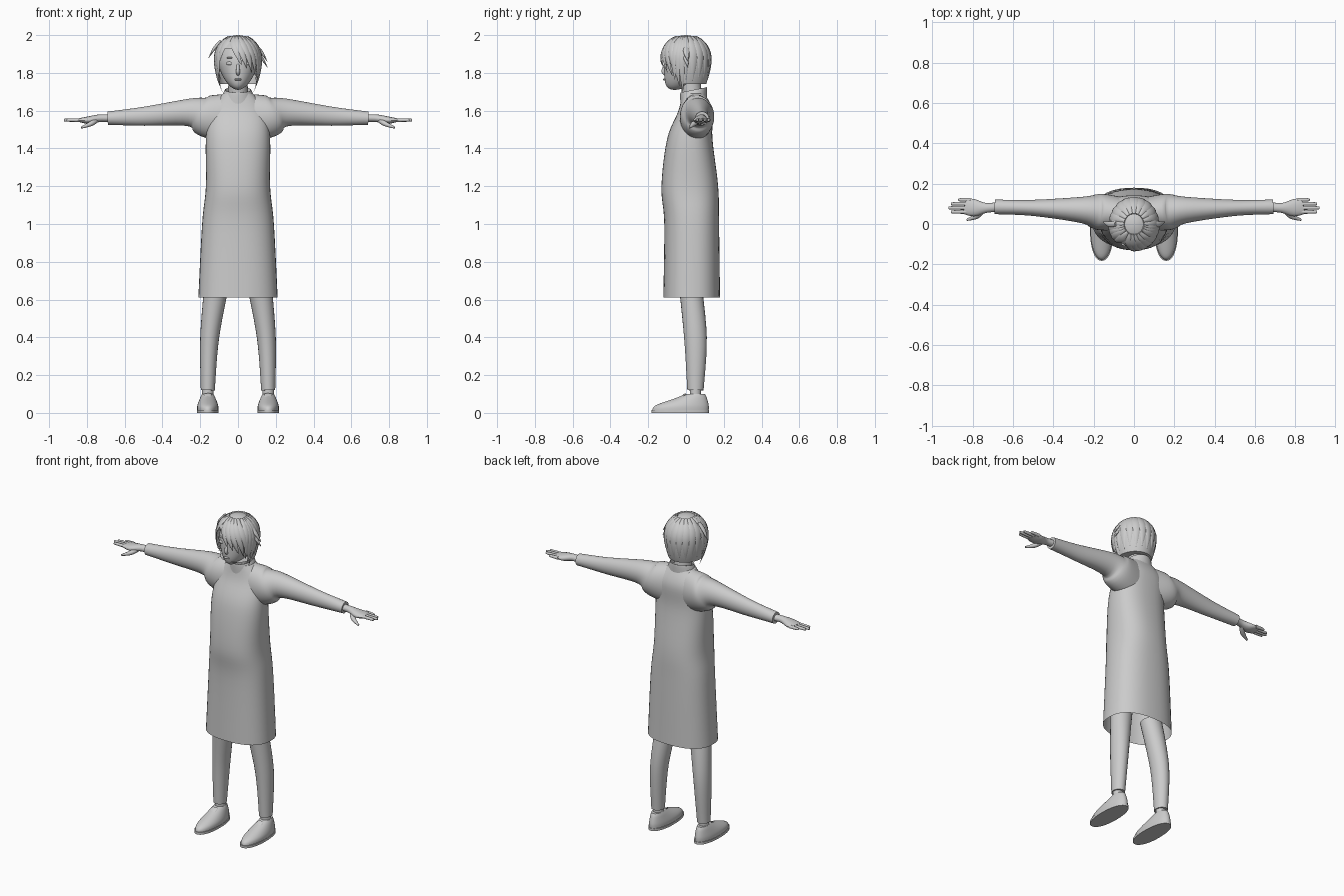
import bpy, bmesh, math
from mathutils import Matrix, Vector

if "Cube" in bpy.data.objects:
    bpy.data.objects.remove(bpy.data.objects["Cube"])

grey = bpy.data.materials.new("plain_grey")
grey.use_nodes = True
grey.diffuse_color = (.6, .6, .6, 1)
grey.node_tree.nodes["Principled BSDF"].inputs["Base Color"].default_value = grey.diffuse_color

BELOW = Vector((0, 0, -9))
IN_FRONT = Vector((0, -9, 0))
HEAD = Vector((0, 0, 1.85))


def finish(name, bm, mirror=False):
    """Turn a bmesh into a smooth shaded object, optionally mirrored left to right."""
    bmesh.ops.recalc_face_normals(bm, faces=bm.faces)
    mesh = bpy.data.meshes.new(name)
    bm.to_mesh(mesh)
    bm.free()
    mesh.materials.append(grey)
    part = bpy.data.objects.new(name, mesh)
    bpy.context.collection.objects.link(part)
    if mirror:
        modifier = part.modifiers.new("mirror", 'MIRROR')
        modifier.use_mirror_merge = False
    bpy.ops.object.select_all(action='DESELECT')
    bpy.context.view_layer.objects.active = part
    part.select_set(True)
    bpy.ops.object.shade_smooth_by_angle(angle=math.radians(50))


def smooth_rows(rows, steps=6):
    """Catmull-Rom interpolation between neighbouring rows of values."""
    result = []
    last = len(rows) - 1
    for index in range(last):
        before, start = rows[max(index - 1, 0)], rows[index]
        end, after = rows[index + 1], rows[min(index + 2, last)]
        for step in range(steps):
            t = step / steps
            row = []
            for p, q, r, s in zip(before, start, end, after):
                leave, arrive = (r - p) / 2, (s - q) / 2
                bend = r - q - leave
                curl = arrive - leave - 2 * bend
                row.append(q + leave * t + bend * t * t + curl * t * t * (t - 1))
            result.append(row)
    return result + [list(rows[last])]


def skin(rings, bottom=True):
    """Join rings of points into a tube with closed ends."""
    bm = bmesh.new()
    loops = [[bm.verts.new(point) for point in ring] for ring in rings]
    for low, high in zip(loops, loops[1:]):
        for i in range(len(low)):
            bm.faces.new((low[i - 1], low[i], high[i], high[i - 1]))
    if bottom:
        bm.faces.new(loops[0])
    bm.faces.new(loops[-1])
    return bm


def loft(rows, x=0, sides=40, power=2, bottom=True):
    """Upright body; each row holds height, depth centre, half width, half depth."""
    rings = []
    for z, y, width, depth in smooth_rows(rows):
        ring = []
        for i in range(sides):
            c, s = math.cos(math.tau * i / sides), math.sin(math.tau * i / sides)
            ring.append((x + width * math.copysign(abs(c) ** (2 / power), c),
                         y + depth * math.copysign(abs(s) ** (2 / power), s), z))
        rings.append(ring)
    return skin(rings, bottom)


def sweep(points, away_from=BELOW, sides=16):
    """Tube along a path; each point holds x, y, z, half width, half thickness."""
    rows = smooth_rows(points)
    path = [Vector(row[:3]) for row in rows]
    rings = []
    for i, (point, row) in enumerate(zip(path, rows)):
        tangent = path[min(i + 1, len(path) - 1)] - path[max(i - 1, 0)]
        side = tangent.cross(point - away_from).normalized()
        out = side.cross(tangent).normalized()
        angles = [math.tau * k / sides for k in range(sides)]
        rings.append([point + side * row[3] * math.cos(a) + out * row[4] * math.sin(a)
                      for a in angles])
    return skin(rings)


def ball(location, scale):
    bm = bmesh.new()
    bmesh.ops.create_uvsphere(bm, u_segments=32, v_segments=24, radius=1)
    bmesh.ops.transform(bm, verts=bm.verts, matrix=Matrix.LocRotScale(location, None, scale))
    return bm


# Long coat, open at the hem
finish("coat_body", loft([
    (.61, .03, .21, .15), (1, .03, .19, .145), (1.2, .02, .17, .15),
    (1.45, .02, .17, .12), (1.6, .05, .15, .09), (1.69, .04, .08, .06)], power=2.4, bottom=False))

# Standing collar, higher at the back
collar = loft([(1.65, .04, .09, .07), (1.71, .04, .07, .07), (1.68, .04, .06, .06)])
for vert in collar.verts:
    vert.co.z += (vert.co.y - .04) / 5
finish("collar", collar)

# Sleeves flare into the shoulders
finish("sleeves", sweep([
    (.05, .05, 1.56, .08, .13), (.17, .06, 1.57, .09, .11), (.26, .07, 1.59, .065, .073),
    (.5, .08, 1.57, .04, .05), (.69, .085, 1.56, .036, .035)], sides=32), mirror=True)

# Hands: wrist and palm, four fingers, thumb
finish("palms", sweep([
    (.67, .085, 1.56, .025, .02), (.73, .08, 1.56, .024, .02), (.79, .08, 1.55, .042, .02),
    (.84, .09, 1.55, .04, .01)]), mirror=True)
for i, finger in enumerate(("little", "ring", "middle", "index")):
    y = .12 - .02 * i
    tip = .92 - .012 * (i - 2) ** 2
    finish(finger + "_fingers", sweep([
        (.81, y, 1.55, .01, .01), (tip - .01, y, 1.55, .008, .008),
        (tip, y, 1.55, .003, .003)]), mirror=True)
finish("thumbs", sweep([
    (.75, .07, 1.55, .014, .014), (.78, .04, 1.53, .014, .013), (.83, .02, 1.51, .005, .005)]),
    mirror=True)

# Legs, ankles and shoes
finish("trouser_legs", sweep([
    (.16, .05, .12, .037, .043), (.15, .05, .4, .05, .06), (.11, .02, .7, .066, .06)],
    away_from=IN_FRONT, sides=24), mirror=True)
finish("ankles", loft([(.05, .05, .03, .03), (.13, .05, .03, .03)], x=.16), mirror=True)
finish("shoes", loft([
    (.01, -.03, .056, .15), (.04, -.02, .055, .14), (.08, .03, .04, .08), (.1, .05, .03, .05)],
    x=.16), mirror=True)
finish("soles", loft([(0, -.03, .058, .153), (.015, -.03, .058, .153)], x=.16, power=2.2), mirror=True)
finish("shoe_tongues", sweep([
    (.16, -.06, .055, .016, .006), (.16, -.03, .08, .02, .006), (.16, 0, .1, .02, .005)]), mirror=True)

# Neck, and a head narrowing forward into the chin
finish("neck", loft([(1.62, .04, .055, .05), (1.78, .02, .05, .055)]))
head = ball(HEAD, (.105, .115, .14))
for vert in head.verts:
    drop = max(0, HEAD.z - vert.co.z) / .14
    vert.co.x *= 1 - drop / 4
    vert.co.y -= .06 * drop ** 2
finish("head", head)

# Facial features and ears
finish("ears", ball((.105, .01, 1.82), (.01, .02, .035)), mirror=True)
finish("nose", sweep([(0, -.11, 1.85, .006, .004), (0, -.12, 1.81, .01, .01),
                      (0, -.11, 1.79, .008, .006)], away_from=HEAD))
for name, height, thickness in (("eyes", 1.85, .01), ("eyebrows", 1.88, .004)):
    finish(name, ball((.042, -.1, height), (.02, .01, thickness)), mirror=True)
finish("mouth", ball((0, -.112, 1.765), (.02, .01, .006)))


def hair_point(angle, z, lift=1.0):
    """Point on the hair surface; the angle in degrees is measured from the front."""
    height = (z - 1.87) / .13
    if height > 0:
        radius = lift * math.sqrt(max(0, 1 - height ** 2))
    else:
        radius = lift * (1 - .18 * height ** 2)
    a = math.radians(angle)
    return .12 * radius * math.sin(a), -.13 * radius * math.cos(a), z


def hair_lock(name, start, end, z_end, width=.022, lift=1.02):
    """Tapering lock hanging from the crown and turning between two angles."""
    points = []
    for i in range(7):
        t = i / 6
        z = 1.99 + (z_end - 1.99) * t ** 1.4
        taper = 1.02 - t ** 3
        spread = min(1, .35 + 2 * t)
        points.append((*hair_point(start + (end - start) * t, z, lift),
                       width * spread * taper, .007 * taper))
    finish(name, sweep(points, away_from=HEAD, sides=8))


# Hair cap with the face opening removed
levels = [1.87 + .1299 * math.sin(math.pi * (k / 20 - .5)) for k in range(21)]
cap = skin([[hair_point(a, z) for a in range(0, 360, 8)] for z in levels])
face_opening = []
for face in cap.faces:
    middle = face.calc_center_median()
    if middle.y < -.02 and middle.z < 1.925:
        face_opening.append(face)
bmesh.ops.delete(cap, geom=face_opening, context='FACES')
finish("hair_cap", cap)

# Fringe swept over the left eye, then side locks and back locks
for i in range(5):
    start = 15 * i - 25
    hair_lock("fringe_lock", start, start + 34, 1.84 - .02 * i)
hair_lock("forehead_lock", -40, -52, 1.86)
for side in (-1, 1):
    for i in range(4):
        angle = side * (60 + 10 * i)
        hair_lock("side_lock", angle, angle, 1.76 - .03 * (i % 3))
for i in range(9):
    angle = 108 + 18 * i
    hair_lock("back_lock", angle, angle, 1.76 + .01 * (i % 2), width=.026, lift=1)

# Loose flicks pointing outward at both sides
for side, top in ((1, 1.95), (-1, 1.97), (1, 1.92)):
    finish("hair_flick", sweep([
        (side * .09, 0, top, .012, .008), (side * .125, 0, top - .04, .014, .008),
        (side * .155, .01, top - .09, .001, .001)], away_from=HEAD))
